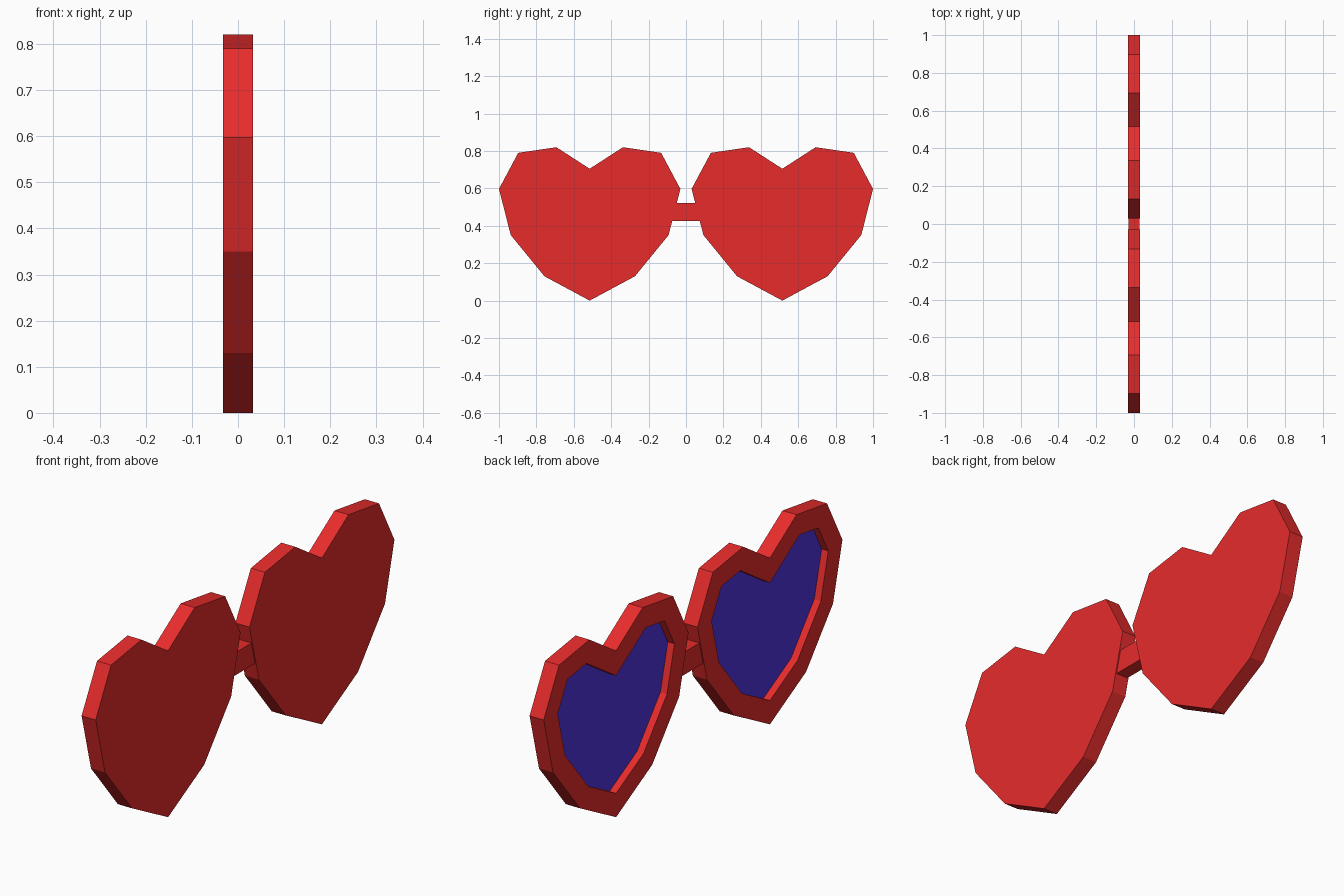
import bpy, bmesh
from mathutils import Vector

if "Cube" in bpy.data.objects:
    bpy.data.objects.remove(bpy.data.objects["Cube"])

HALF, CY = 0.033, 0.515          # half frame depth, heart centre


def material(name, color):
    m = bpy.data.materials.new(name)
    m.diffuse_color = color
    m.use_nodes = True
    m.node_tree.nodes["Principled BSDF"].inputs["Base Color"].default_value = m.diffuse_color
    return m


red = material("red", (0.8, 0.025, 0.025, 1))
blue = material("blue", (0.08, 0.035, 0.73, 1))


def add_object(name, bm, mat, mirror=False):
    me = bpy.data.meshes.new(name)
    bm.to_mesh(me)
    bm.free()
    me.materials.append(mat)
    ob = bpy.data.objects.new(name, me)
    bpy.context.collection.objects.link(ob)
    if mirror:
        mod = ob.modifiers.new("mirror", 'MIRROR')
        mod.use_axis = (False, True, False)
        mod.use_mirror_merge = False
    return ob


# Heart outline: half profile from bottom tip to notch, then mirrored
half = [(0, 0), (0.242, 0.13), (0.422, 0.35), (0.485, 0.597),
        (0.382, 0.79), (0.178, 0.82), (0, 0.705)]
outline = half + [(-y, z) for y, z in half[-2:0:-1]]

# Heart frame: solid slab with a recess on the -x face
bm = bmesh.new()
face = bm.faces.new([bm.verts.new((HALF, CY + y, z)) for y, z in outline])
ext = bmesh.ops.extrude_face_region(bm, geom=[face], use_keep_orig=True)
moved = [v for v in ext["geom"] if isinstance(v, bmesh.types.BMVert)]
bmesh.ops.translate(bm, vec=(-2 * HALF, 0, 0), verts=moved)
bmesh.ops.recalc_face_normals(bm, faces=bm.faces[:])
bm.normal_update()
back = next(f for f in bm.faces if f.normal.x < -0.9)
bmesh.ops.inset_region(bm, faces=[back], thickness=0.089, use_even_offset=True)
floor = bmesh.ops.extrude_discrete_faces(bm, faces=[back])["faces"][0]
bmesh.ops.translate(bm, vec=(0.031, 0, 0), verts=floor.verts[:])
lens_points = [Vector(v.co) for v in floor.verts]
bmesh.ops.delete(bm, geom=[floor], context='FACES_ONLY')
add_object("heart_frame", bm, red, mirror=True)

# Lens: fills the floor of the recess
bm = bmesh.new()
bm.faces.new([bm.verts.new(p) for p in lens_points])
add_object("lens", bm, blue, mirror=True)

# Bridge between the two hearts
bm = bmesh.new()
bmesh.ops.create_cube(bm, size=1)
bmesh.ops.scale(bm, vec=(0.056, 0.2, 0.096), verts=bm.verts[:])
bmesh.ops.translate(bm, vec=(0, 0, 0.473), verts=bm.verts[:])
add_object("bridge", bm, red)
